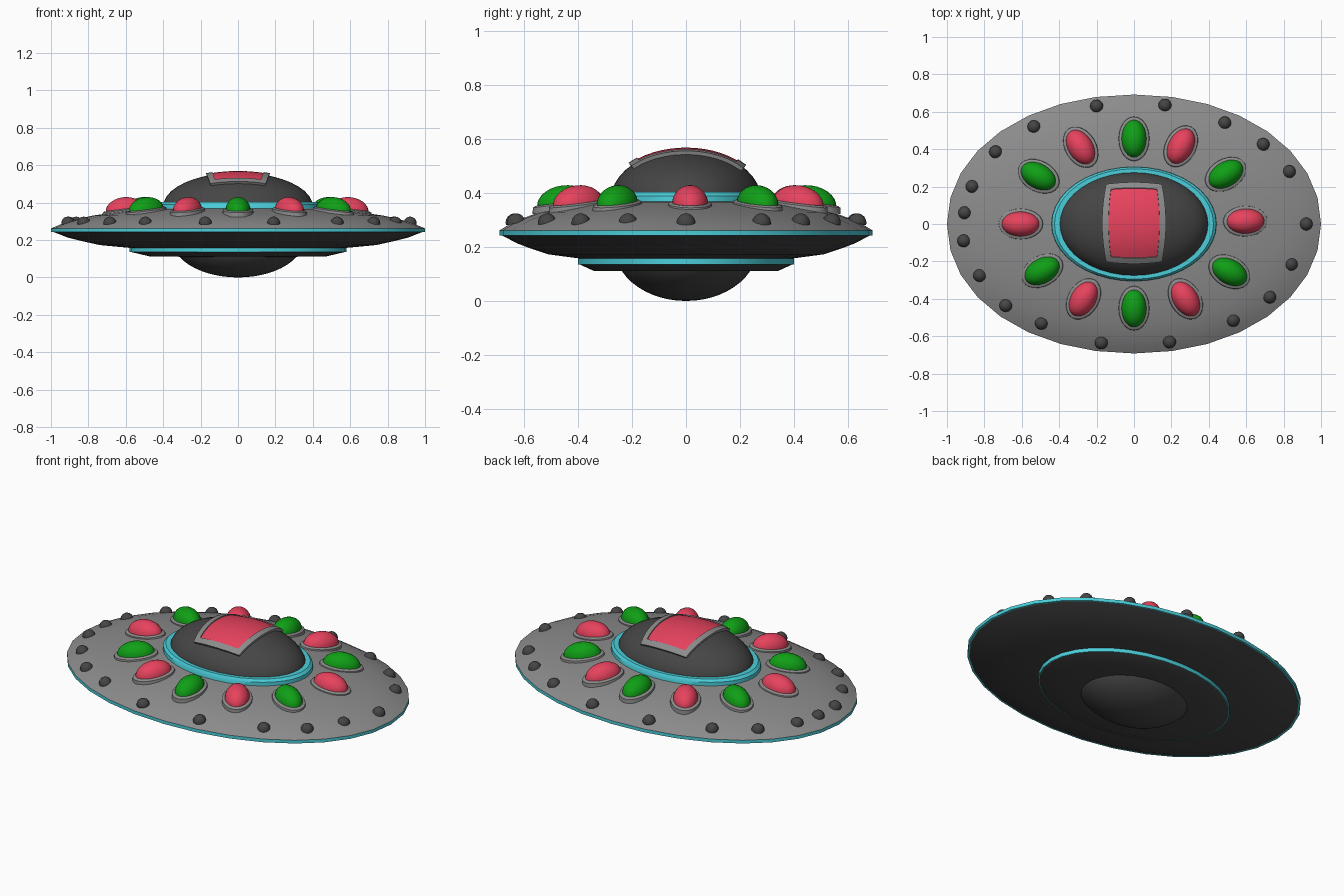
import bpy, bmesh, math
from mathutils import Matrix, Vector

if "Cube" in bpy.data.objects:
    bpy.data.objects.remove(bpy.data.objects["Cube"])


def material(name, rgb):
    m = bpy.data.materials.new(name)
    m.diffuse_color = (*rgb, 1)
    m.use_nodes = True
    m.node_tree.nodes["Principled BSDF"].inputs["Base Color"].default_value = m.diffuse_color
    return m


GREY = material("hull_grey", (0.26, 0.26, 0.26))
DARK = material("dark_grey", (0.06, 0.06, 0.06))
CYAN = material("cyan", (0.07, 0.62, 0.70))
RED = material("red", (0.80, 0.055, 0.11))
GREEN = material("green", (0.005, 0.35, 0.008))


def finish(name, bm, mat, angle=35):
    bmesh.ops.recalc_face_normals(bm, faces=bm.faces)
    me = bpy.data.meshes.new(name)
    bm.to_mesh(me)
    bm.free()
    me.materials.append(mat)
    ob = bpy.data.objects.new(name, me)
    bpy.context.collection.objects.link(ob)
    bpy.ops.object.select_all(action='DESELECT')
    ob.select_set(True)
    bpy.context.view_layer.objects.active = ob
    bpy.ops.object.shade_smooth_by_angle(angle=math.radians(angle))
    return ob


def loft(name, profile, mat, sides=32, power=1.0, xform=None):
    """Stack of ellipses (rx, ry, z); rx = 0 closes to a point."""
    bm = bmesh.new()
    rings = []
    for rx, ry, z in profile:
        if rx == 0:
            rings.append([bm.verts.new((0, 0, z))] * sides)
            continue
        ring = []
        for i in range(sides):
            a = math.tau * i / sides
            c, s = math.cos(a), math.sin(a)
            ring.append(bm.verts.new((rx * math.copysign(abs(c) ** power, c),
                                      ry * math.copysign(abs(s) ** power, s), z)))
        rings.append(ring)
    for a, b in zip(rings, rings[1:]):
        for i in range(sides):
            j = (i + 1) % sides
            bm.faces.new(list(dict.fromkeys((a[i], a[j], b[j], b[i]))))
    if xform:
        bm.transform(xform)
    return finish(name, bm, mat)


def cap(rx, ry, z, h, steps=8, start=0.0):
    """Profile of a half ellipsoid rising (h > 0) or hanging (h < 0) from z."""
    pts = []
    for i in range(steps):
        t = start + (math.pi / 2 - start) * i / steps
        pts.append((rx * math.cos(t), ry * math.cos(t), z + h * math.sin(t)))
    return pts + [(0, 0, z + h)]


# saucer hull
P = 0.97
K = 0.692
loft("upper_hull", [(r, r * K, z) for r, z in
     ((1, .262), (.95, .283), (.88, .306), (.78, .33), (.62, .353), (.5, .365), (.38, .373))], GREY, power=P)
loft("rim_band", [(.985, .68, .262), (1, K, .262), (1, K, .243), (.97, .67, .243)], CYAN, power=P)
loft("lower_hull", [(.99, .685, .244), (.91, .625, .213), (.83, .572, .193),
                    (.74, .512, .173), (.57, .39, .157)], DARK, power=P)

# underside step and belly
loft("lower_band", [(.56, .385, .159), (.58, .40, .159), (.58, .40, .136), (.56, .385, .136)], CYAN)
loft("base_plate", [(.578, .398, .137), (.47, .343, .112), (.28, .21, .11)], DARK)
loft("belly_dome", cap(.35, .266, .2, -.2, 10, .35), DARK)

# cabin dome and its collar
loft("dome_collar", [(.442, .306, .36), (.44, .305, .39), (.425, .295, .404),
                     (.395, .275, .404), (.385, .265, .38)], CYAN, sides=40)
DX, DY, DZ, DH = .40, .278, .38, .18
loft("cabin_dome", cap(DX, DY, DZ, DH, 10), DARK, sides=40)


# roof hatch: patches draped over the dome
def drape(name, us, vs, lift, depth, mat, keep=lambda u, v: True):
    bm = bmesh.new()

    def point(u, v):
        x = .168 * u * (1 - .13 * v * v)
        y = .005 + .21 * v * (1 - .05 * u * u)
        z = DZ + DH * math.sqrt(max(0, 1 - (x / DX) ** 2 - (y / DY) ** 2))
        n = Vector((x / DX ** 2, y / DY ** 2, (z - DZ) / DH ** 2)).normalized()
        return Vector((x, y, z)), n

    def grid(off):
        g = []
        for u in us:
            g.append([bm.verts.new(p + n * off) for p, n in (point(u, v) for v in vs)])
        return g

    top, low = grid(lift), grid(lift - depth)
    cells = {(i, j) for i in range(len(us) - 1) for j in range(len(vs) - 1)
             if keep((us[i] + us[i + 1]) / 2, (vs[j] + vs[j + 1]) / 2)}
    for i, j in cells:
        c = [(i, j), (i + 1, j), (i + 1, j + 1), (i, j + 1)]
        bm.faces.new([top[a][b] for a, b in c])
        bm.faces.new([low[a][b] for a, b in reversed(c)])
        for k, nb in enumerate([(i, j - 1), (i + 1, j), (i, j + 1), (i - 1, j)]):
            if nb not in cells:
                (a, b), (d, e) = c[k], c[(k + 1) % 4]
                bm.faces.new((top[a][b], low[a][b], low[d][e], top[d][e]))
    bmesh.ops.delete(bm, geom=[v for v in bm.verts if not v.link_faces], context='VERTS')
    finish(name, bm, mat)


iu = [-.8 + 1.6 * i / 8 for i in range(9)]
iv = [-.86 + 1.72 * i / 12 for i in range(13)]
drape("hatch_frame", [-1] + iu + [1], [-1] + iv + [1], .014, .03, GREY,
      lambda u, v: abs(u) > .8 or abs(v) > .86)
drape("hatch_panel", iu, iv, .009, .02, RED)

# ring of oval lights, each in a grey bezel
lights = [(.595, .015), (.49, .265), (.25, .415), (0, .455), (-.285, .41), (-.51, .255),
          (-.605, 0), (-.49, -.25), (-.27, -.40), (0, -.45), (.275, -.40), (.51, -.255)]
for n, (x, y) in enumerate(lights):
    a = math.atan2(y, x * .9)
    m = (Matrix.Translation((x, y, .352)) @ Matrix.Rotation(a, 4, 'Z')
         @ Matrix.Rotation(math.radians(7), 4, 'Y'))
    loft(f"light_bezel_{n}", [(.122, .084, -.015), (.118, .081, .008), (.108, .072, .014),
                              (.095, .06, .014)], GREY, 24, xform=m)
    loft(f"light_{n}", cap(.102, .067, .008, .069, 7), GREEN if n % 2 else RED, 24, xform=m)

# small studs near the rim
studs = [(-.2, .63), (.165, .635), (.485, .54), (.69, .425), (.83, .28), (.92, 0), (.84, -.215),
         (.725, -.39), (.53, -.515), (.19, -.63), (-.175, -.635), (-.495, -.53), (-.685, -.435),
         (-.825, -.275), (-.91, -.09), (-.905, .06), (-.865, .2), (-.74, .385), (-.535, .52)]
for n, (x, y) in enumerate(studs):
    m = (Matrix.Translation((x, y, .29)) @ Matrix.Rotation(math.atan2(y / K, x), 4, 'Z')
         @ Matrix.Rotation(math.radians(14), 4, 'Y'))
    loft(f"stud_{n}", cap(.035, .035, 0, .035, 5), DARK, 16, xform=m)
